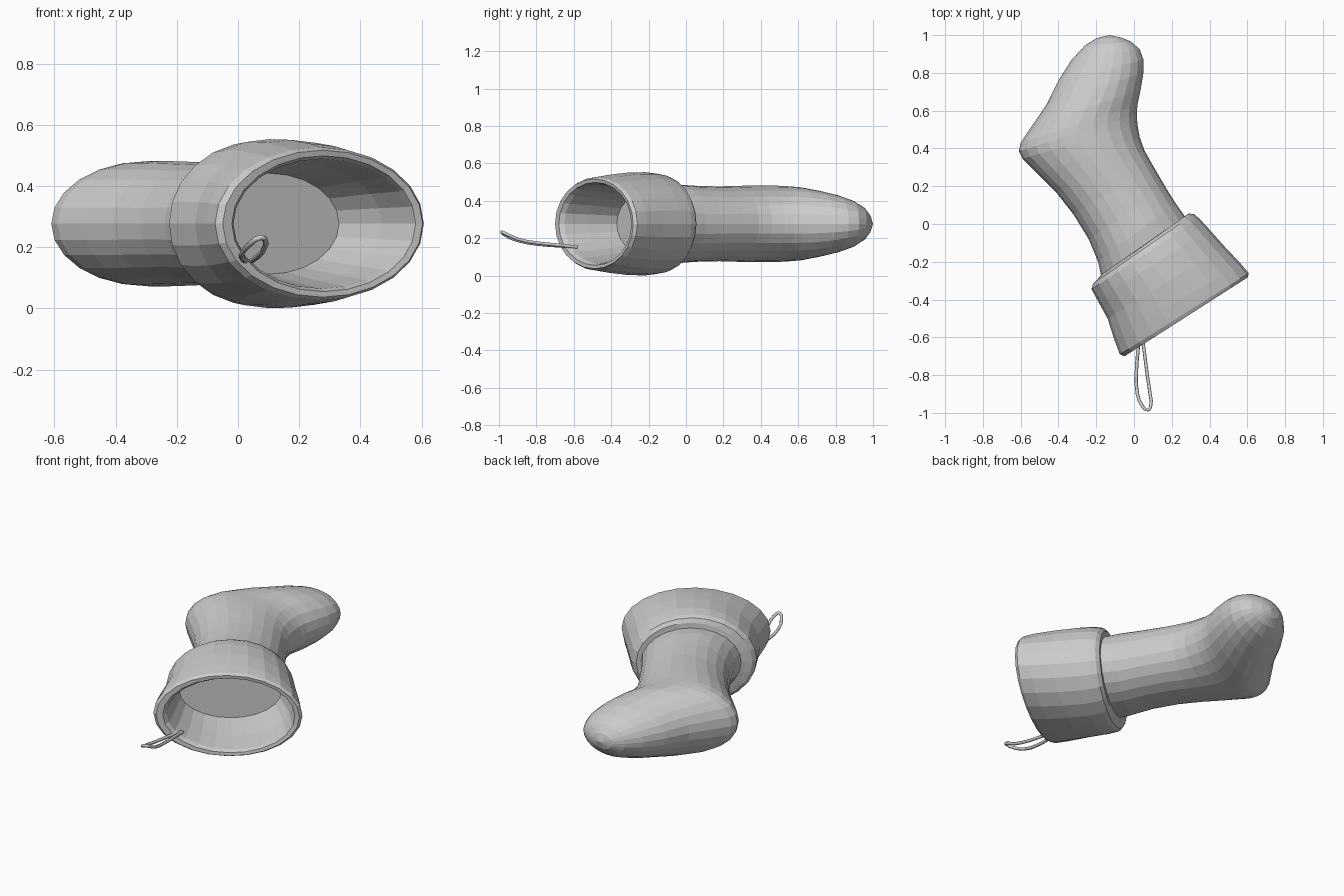
import bpy, bmesh, math
from mathutils import Vector

SEGMENTS = 24
MID_Z = 0.277


def loft(name, sections, cap_start=False, cap_end=None):
    """Skin elliptical rings; each is left x, left y, right x, right y, half height."""
    bm = bmesh.new()
    rings = []
    for lx, ly, rx, ry, h in sections:
        a, b = Vector((lx, ly, MID_Z)), Vector((rx, ry, MID_Z))
        mid, half = (a + b) / 2, (b - a) / 2
        ring = []
        for i in range(SEGMENTS):
            t = 2 * math.pi * i / SEGMENTS
            p = mid + half * math.cos(t)
            p.z += h * math.sin(t)
            ring.append(bm.verts.new(p))
        rings.append(ring)
    for r0, r1 in zip(rings, rings[1:]):
        for i in range(SEGMENTS):
            j = (i + 1) % SEGMENTS
            bm.faces.new((r0[i], r0[j], r1[j], r1[i]))

    def fan(ring, point):
        pole = bm.verts.new(point)
        for i in range(SEGMENTS):
            bm.faces.new((ring[i], ring[(i + 1) % SEGMENTS], pole))

    if cap_start:
        fan(rings[0], sum((v.co for v in rings[0]), Vector()) / SEGMENTS)
    if cap_end:
        fan(rings[-1], cap_end)
    bmesh.ops.recalc_face_normals(bm, faces=bm.faces)
    mesh = bpy.data.meshes.new(name)
    bm.to_mesh(mesh)
    bm.free()
    obj = bpy.data.objects.new(name, mesh)
    bpy.context.collection.objects.link(obj)
    return obj


# Leg, heel and toe, with the flat floor seen inside the cuff
loft("stocking_body", [
    (-0.13, -0.37, 0.33, -0.06, 0.165),
    (-0.175, -0.27, 0.27, 0.04, 0.205),
    (-0.19, -0.20, 0.22, 0.11, 0.21),
    (-0.24, -0.08, 0.17, 0.19, 0.203),
    (-0.32, 0.05, 0.10, 0.31, 0.2),
    (-0.41, 0.165, 0.055, 0.39, 0.203),
    (-0.51, 0.265, 0.03, 0.46, 0.205),
    (-0.59, 0.345, 0.018, 0.53, 0.205),
    (-0.61, 0.385, 0.015, 0.58, 0.204),
    (-0.60, 0.43, 0.018, 0.63, 0.202),
    (-0.54, 0.52, 0.035, 0.71, 0.195),
    (-0.465, 0.63, 0.05, 0.80, 0.176),
    (-0.40, 0.76, 0.05, 0.87, 0.152),
    (-0.33, 0.87, 0.03, 0.925, 0.122),
    (-0.26, 0.945, -0.015, 0.965, 0.085),
    (-0.20, 0.983, -0.07, 0.988, 0.045),
], cap_start=True, cap_end=(-0.13, 1.0, MID_Z))

# Flared cuff: rolled top lip, outer wall, rim, inner wall down to the floor
loft("cuff", [
    (-0.175, -0.27, 0.27, 0.04, 0.205),
    (-0.19, -0.288, 0.29, 0.056, 0.235),
    (-0.217, -0.315, 0.318, 0.052, 0.258),
    (-0.225, -0.345, 0.345, 0.03, 0.268),
    (-0.195, -0.40, 0.40, -0.03, 0.276),
    (-0.14, -0.50, 0.48, -0.12, 0.274),
    (-0.105, -0.61, 0.565, -0.21, 0.262),
    (-0.075, -0.69, 0.607, -0.26, 0.25),
    (-0.05, -0.70, 0.603, -0.282, 0.24),
    (-0.02, -0.68, 0.58, -0.292, 0.222),
    (-0.015, -0.65, 0.565, -0.275, 0.212),
    (-0.06, -0.53, 0.47, -0.17, 0.195),
    (-0.13, -0.37, 0.33, -0.06, 0.165),
])

# Hanging loop
path = [
    (0.03, -0.58, 0.15), (0.02, -0.68, 0.158), (0.012, -0.80, 0.168),
    (0.018, -0.90, 0.187), (0.045, -0.965, 0.215), (0.072, -0.985, 0.232),
    (0.087, -0.972, 0.228), (0.085, -0.90, 0.195), (0.07, -0.80, 0.175),
    (0.055, -0.68, 0.163), (0.04, -0.58, 0.152),
]
curve = bpy.data.curves.new("hanging_loop", "CURVE")
curve.dimensions = "3D"
curve.bevel_depth = 0.009
curve.bevel_resolution = 1
curve.resolution_u = 2
curve.use_fill_caps = True
spline = curve.splines.new("BEZIER")
spline.bezier_points.add(len(path) - 1)
for point, co in zip(spline.bezier_points, path):
    point.co = co
    point.handle_left_type = point.handle_right_type = "AUTO"
bpy.context.collection.objects.link(bpy.data.objects.new("hanging_loop", curve))
